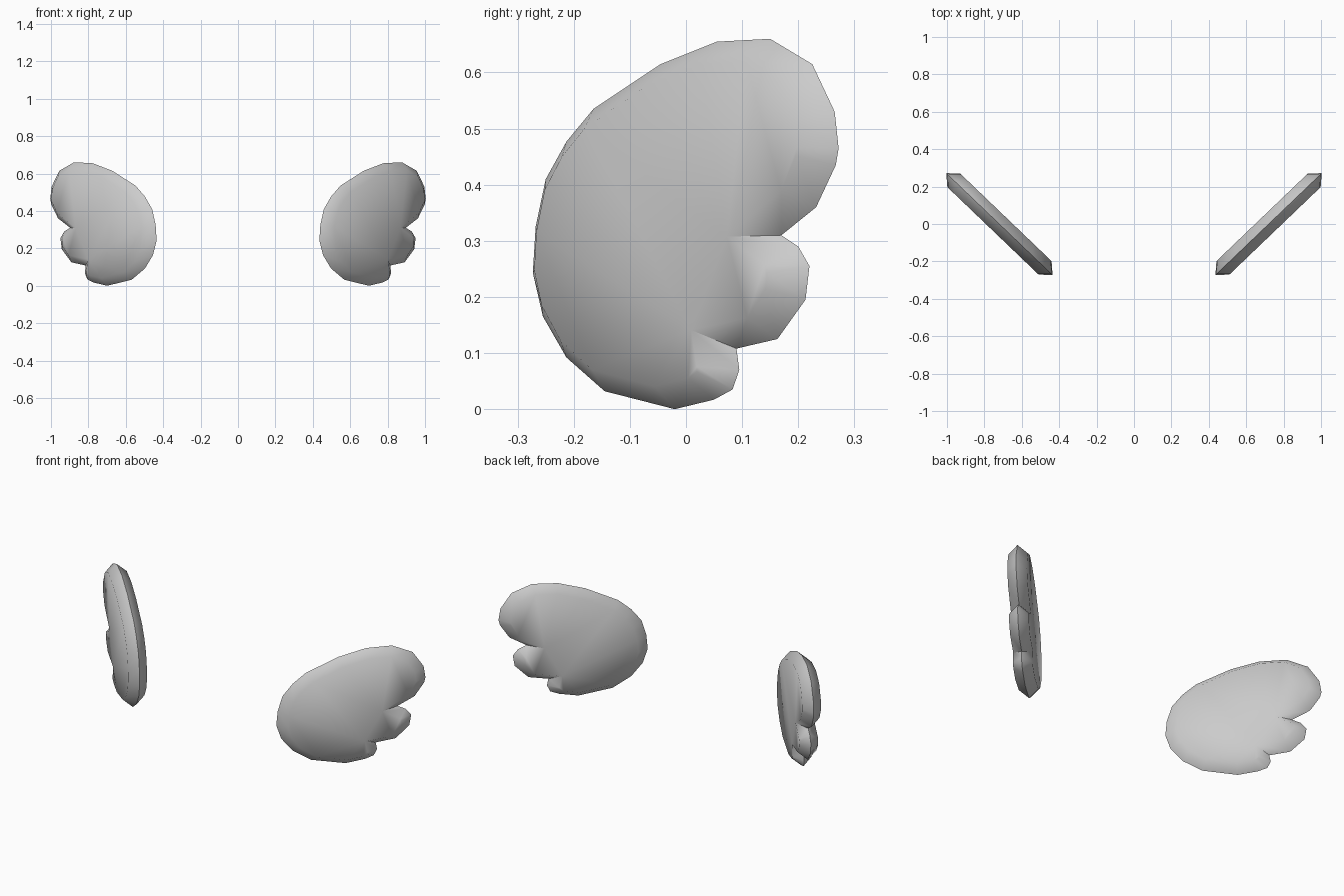
import bpy
import bmesh
import math
from mathutils import Vector

cube = bpy.data.objects.get("Cube")
if cube:
    bpy.data.objects.remove(cube, do_unlink=True)

# Single light grey material
grey = bpy.data.materials.new("light grey")
grey.use_nodes = True
colour = (0.6, 0.6, 0.6, 1.0)
grey.diffuse_color = colour
grey.node_tree.nodes["Principled BSDF"].inputs["Base Color"].default_value = colour

# Wing outline (depth, height): upper lobe, middle lobe, lower lobe, rounded front edge
outline = [
    (0.055, 0.655), (0.15, 0.66), (0.225, 0.615), (0.265, 0.53), (0.272, 0.465),
    (0.267, 0.435), (0.232, 0.36), (0.17, 0.31),
    (0.2, 0.29), (0.22, 0.255), (0.213, 0.195), (0.163, 0.125), (0.09, 0.108),
    (0.095, 0.07), (0.083, 0.035), (0.05, 0.017), (-0.02, 0),
    (-0.145, 0.032), (-0.213, 0.092), (-0.255, 0.165), (-0.273, 0.243),
    (-0.268, 0.325), (-0.25, 0.41), (-0.213, 0.477), (-0.165, 0.535), (-0.045, 0.615),
]

along = Vector((0.72, 0.69, 0)).normalized()    # direction of the wing in plan
across = Vector((along.y, -along.x, 0))         # outward face direction
centre = Vector((0.72, 0, 0))
half_thickness = 0.05
rim_width = Vector((0.055, 0.04))


def inset(points):
    """Move each point of a clockwise loop inward along its mitred corner."""
    result = []
    for i, p in enumerate(points):
        before = (p - points[i - 1]).normalized()
        after = (points[(i + 1) % len(points)] - p).normalized()
        n1 = Vector((before.y, -before.x))
        n2 = Vector((after.y, -after.x))
        mitre = (n1 + n2).normalized()
        mitre *= min(1 / max(mitre.dot(n1), 0.1), 1.6)
        result.append(p + Vector((mitre.x * rim_width.x, mitre.y * rim_width.y)))
    return result


def make_wing(name, side):
    """Pillow-edged slab: a ridge loop between two inset flat faces."""
    ridge = [Vector((y / along.y, z)) for y, z in outline]
    face = inset(ridge)
    bm = bmesh.new()

    def add_loop(points, offset):
        loop = []
        for p in points:
            co = centre + along * p.x + across * offset
            loop.append(bm.verts.new((side * co.x, co.y, p.y)))
        return loop

    loops = [add_loop(face, half_thickness), add_loop(ridge, 0),
             add_loop(face, -half_thickness)]
    for a, b in zip(loops, loops[1:]):
        for i in range(len(a)):
            j = (i + 1) % len(a)
            bm.faces.new((a[i], a[j], b[j], b[i]))
    caps = [bm.faces.new(loops[0]), bm.faces.new(loops[-1])]
    bmesh.ops.recalc_face_normals(bm, faces=bm.faces)
    bmesh.ops.triangulate(bm, faces=caps)

    mesh = bpy.data.meshes.new(name)
    bm.to_mesh(mesh)
    bm.free()
    mesh.materials.append(grey)
    wing = bpy.data.objects.new(name, mesh)
    bpy.context.collection.objects.link(wing)

    # Smooth pillow edges, crisp ridge
    bpy.ops.object.select_all(action="DESELECT")
    wing.select_set(True)
    bpy.context.view_layer.objects.active = wing
    bpy.ops.object.shade_smooth_by_angle(angle=math.radians(60))


make_wing("left_wing", 1)
make_wing("right_wing", -1)
